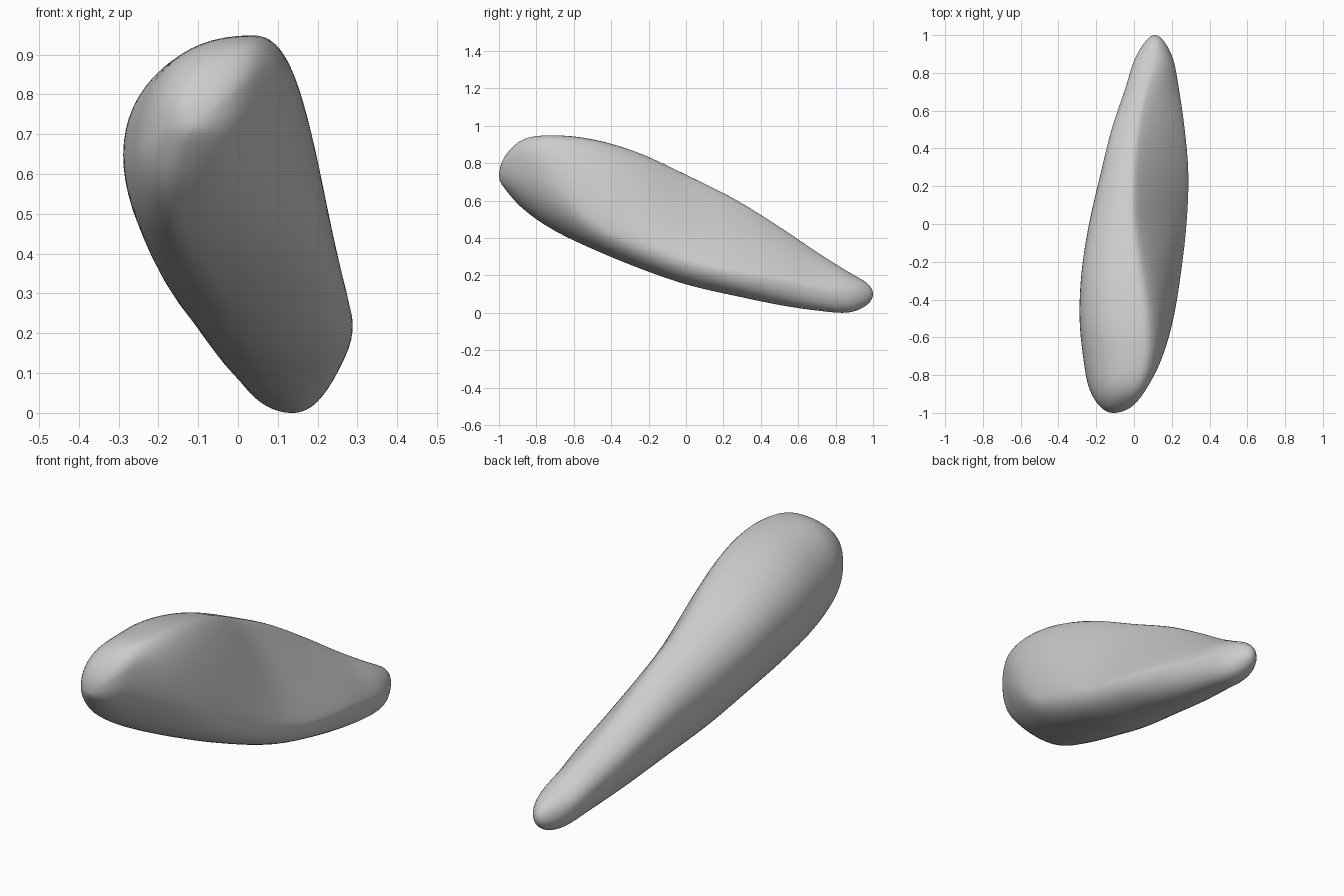
import bpy
import bmesh
import math
from mathutils import Vector

if "Cube" in bpy.data.objects:
    bpy.data.objects.remove(bpy.data.objects["Cube"], do_unlink=True)

# Extremes of each cross-section, head to tail, evenly spaced in angle:
# left x, left z, top x, top z, right x, right z, bottom x, bottom z,
# then the roundness of the upper right arc (1 is straight)
SECTIONS = [
    (-.11, .73, -.11, .73, -.11, .73, -.11, .73, 2),
    (-.18, .72, -.08, .84, -.01, .79, -.13, .66, 2.4),
    (-.24, .67, -.01, .93, .07, .83, -.16, .55, 2.6),
    (-.27, .65, .04, .95, .15, .71, -.13, .44, 2.2),
    (-.29, .65, .05, .93, .21, .50, -.06, .34, 1.8),
    (-.28, .62, .03, .86, .25, .38, .02, .24, 1.4),
    (-.24, .53, 0, .74, .28, .28, .08, .15, 1.15),
    (-.18, .44, 0, .61, .29, .22, .11, .09, 1.1),
    (-.12, .34, .02, .46, .27, .18, .13, .04, 1.15),
    (-.05, .22, .06, .32, .24, .13, .14, .01, 1.3),
    (0, .14, .10, .22, .21, .10, .13, 0, 1.7),
    (.06, .10, .11, .16, .16, .10, .11, .04, 2),
    (.11, .10, .11, .10, .11, .10, .11, .10, 2),
]
UPPER_LEFT, LOWER_RIGHT, LOWER_LEFT = 2.2, 2.2, 1.9
ARC_STEPS = 16
RING_STEPS = 8


def section_at(t):
    """Smoothly interpolated cross-section values at index t."""
    last = len(SECTIONS) - 1
    i = min(int(t), last - 1)
    f = t - i
    b, c = SECTIONS[i], SECTIONS[i + 1]
    a = SECTIONS[i - 1] if i else [2 * p - q for p, q in zip(b, c)]
    d = SECTIONS[i + 2] if i + 2 <= last else [2 * q - p for p, q in zip(b, c)]
    return [q + f / 2 * (r - p + f * (2 * p - 5 * q + 4 * r - s + f * (3 * (q - r) + s - p)))
            for p, q, r, s in zip(a, b, c, d)]


def outline(values):
    """Closed outline of four rounded arcs joining the extremes."""
    *extremes, upper_right = values
    corners = [Vector(extremes[k:k + 2]) for k in range(0, len(extremes), 2)]
    points = []
    for k, roundness in enumerate((UPPER_LEFT, upper_right, LOWER_RIGHT, LOWER_LEFT)):
        start, end = corners[k], corners[(k + 1) % 4]
        for step in range(ARC_STEPS):
            angle = math.pi / 2 * step / ARC_STEPS
            rise = math.sin(angle) ** (2 / roundness)
            run = 1 - math.cos(angle) ** (2 / roundness)
            # Arcs leave side extremes vertically and top or bottom horizontally
            fx, fz = (run, rise) if k % 2 == 0 else (rise, run)
            points.append((start.x + (end.x - start.x) * fx,
                           start.y + (end.y - start.y) * fz))
    return points


# Loft the body along y
bm = bmesh.new()
count = (len(SECTIONS) - 1) * RING_STEPS
rings = []
for n in range(1, count):
    y = -math.cos(math.pi * n / count)
    rings.append([bm.verts.new((x, y, z)) for x, z in outline(section_at(n / RING_STEPS))])

for first, second in zip(rings, rings[1:]):
    for k in range(len(first)):
        j = (k + 1) % len(first)
        bm.faces.new((first[k], first[j], second[j], second[k]))

# Close the rounded ends
for ring, values, y in ((rings[0], SECTIONS[0], -1), (rings[-1], SECTIONS[-1], 1)):
    tip = bm.verts.new((values[0], y, values[1]))
    for k in range(len(ring)):
        bm.faces.new((ring[k], ring[(k + 1) % len(ring)], tip))

# Soften the section edges a little
for _ in range(5):
    bmesh.ops.smooth_vert(bm, verts=[v for ring in rings[4:-4] for v in ring], factor=0.5,
                          use_axis_x=True, use_axis_z=True)
bmesh.ops.recalc_face_normals(bm, faces=bm.faces)
mesh = bpy.data.meshes.new("tapered_body")
bm.to_mesh(mesh)
bm.free()
body = bpy.data.objects.new("tapered_body", mesh)
bpy.context.collection.objects.link(body)

# Plain light grey
grey = bpy.data.materials.new("light_grey")
grey.use_nodes = True
colour = (0.6, 0.6, 0.6, 1)
grey.diffuse_color = colour
grey.node_tree.nodes["Principled BSDF"].inputs["Base Color"].default_value = colour
mesh.materials.append(grey)
mesh.shade_smooth()
